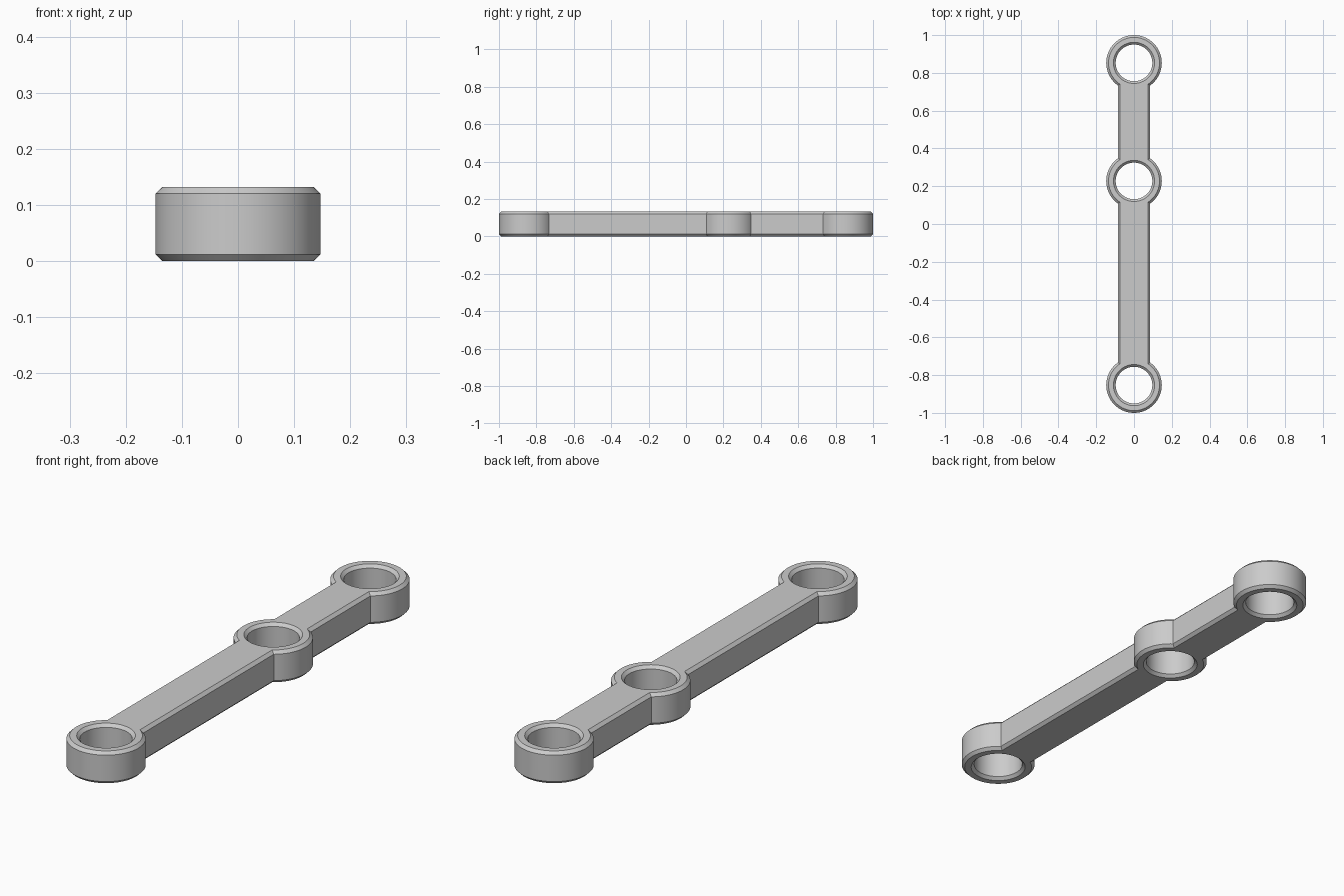
import bpy, bmesh
from math import acos, cos, sin, pi, radians

cube = bpy.data.objects.get("Cube")
if cube:
    bpy.data.objects.remove(cube, do_unlink=True)

CENTRES = (-0.853, 0.228, 0.853)   # ring positions along the beam
RING, BAR, HOLE = 0.147, 0.086, 0.097   # ring radius, bar half width, hole radius
HEIGHT, CHAMFER = 0.132, 0.012
STEPS = 32

steel = bpy.data.materials.new("light grey")
steel.use_nodes = True
grey = (0.6, 0.6, 0.6, 1)
steel.diffuse_color = grey
steel.node_tree.nodes["Principled BSDF"].inputs["Base Color"].default_value = grey


def arc(radius, cy, start, end, steps):
    angles = [start + (end - start) * i / steps for i in range(steps + 1)]
    return [(radius * cos(a), cy + radius * sin(a)) for a in angles]


def outline(inset):
    """Bar joined with three rings, shrunk by the inset."""
    radius = RING - inset
    a = acos((BAR - inset) / radius)
    spans = ((-pi / 2, a), (-a, a), (-a, pi / 2))
    right = [p for cy, (s, e) in zip(CENTRES, spans) for p in arc(radius, cy, s, e, STEPS)]
    left = [(-x, y) for x, y in reversed(right[1:-1])]
    return right + left


def wall(bm, profile, section):
    """Loft a closed section through the chamfered height levels."""
    loops = [[bm.verts.new((x, y, z)) for x, y in section(d)] for z, d in profile]
    for low, high in zip(loops, loops[1:]):
        for i in range(len(low)):
            j = (i + 1) % len(low)
            bm.faces.new((low[i], low[j], high[j], high[i]))
    return loops[0], loops[-1]


levels = ((0, CHAMFER), (CHAMFER, 0), (HEIGHT - CHAMFER, 0), (HEIGHT, CHAMFER))
bm = bmesh.new()

# Outer wall and the three chamfered holes
ends = [wall(bm, levels, outline)]
for cy in CENTRES:
    ends.append(wall(bm, levels, lambda d, cy=cy: arc(HOLE + d, cy, 0, 2 * pi, 2 * STEPS)[:-1]))

# Flat bottom and top with the holes left open
for side, normal in ((0, (0, 0, -1)), (1, (0, 0, 1))):
    edges = []
    for pair in ends:
        loop = pair[side]
        edges += [bm.edges.get((loop[i - 1], loop[i])) for i in range(len(loop))]
    bmesh.ops.triangle_fill(bm, edges=edges, use_beauty=True, normal=normal)

bmesh.ops.recalc_face_normals(bm, faces=bm.faces[:])
flat = [e for e in bm.edges if len(e.link_faces) == 2 and e.calc_face_angle() < 0.001]
bmesh.ops.dissolve_limit(bm, angle_limit=0.001, verts=[], edges=flat)

mesh = bpy.data.meshes.new("beam")
bm.to_mesh(mesh)
bm.free()
mesh.materials.append(steel)
beam = bpy.data.objects.new("three_hole_beam", mesh)
bpy.context.collection.objects.link(beam)
bpy.context.view_layer.objects.active = beam
beam.select_set(True)
bpy.ops.object.shade_smooth_by_angle(angle=radians(30))
